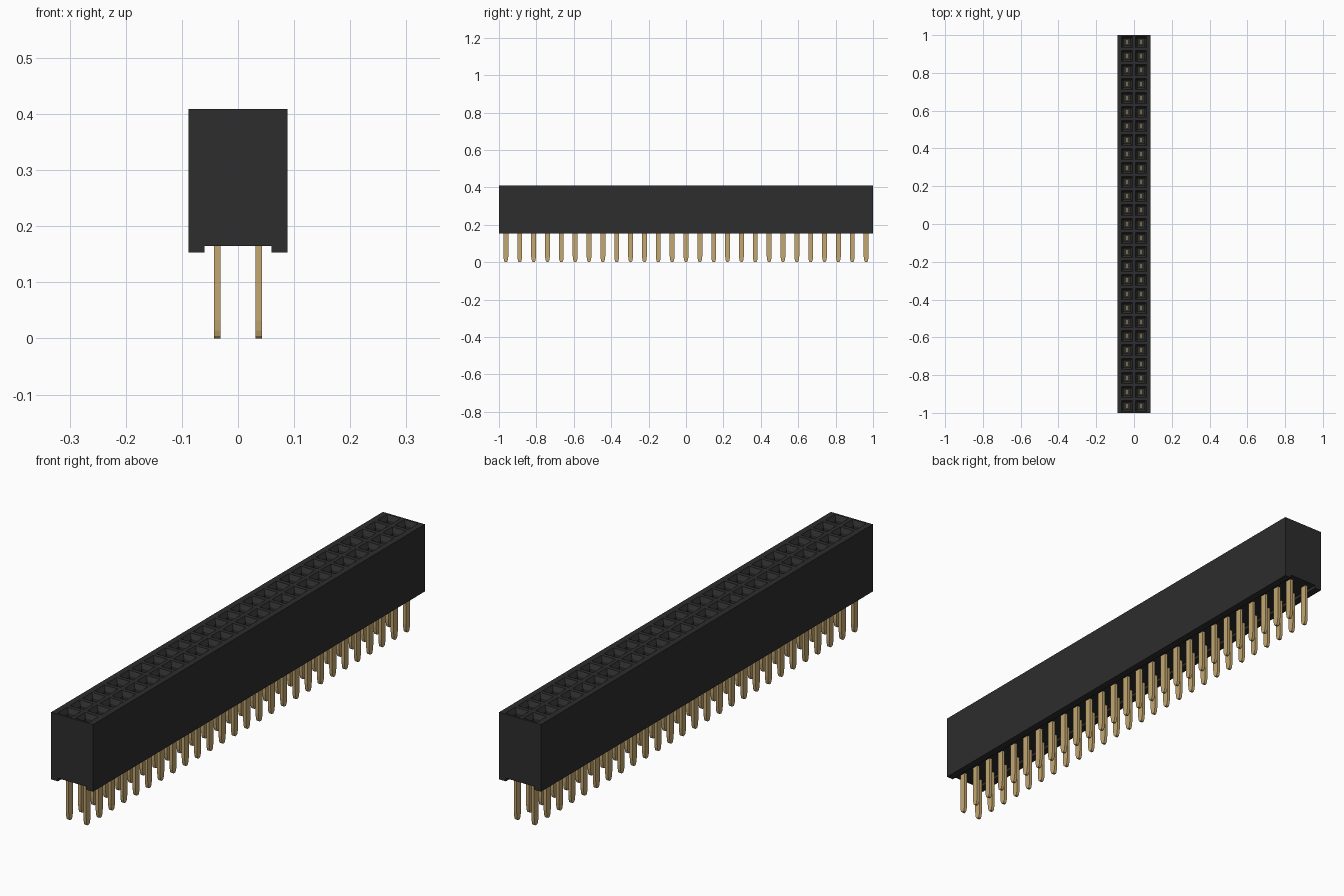
import bpy, bmesh

cube = bpy.data.objects.get("Cube")
if cube:
    bpy.data.objects.remove(cube)

ROWS = 27
PITCH = 2 / ROWS
TOP, CHANNEL, BOTTOM = 0.409, 0.165, 0.153
HALF_WIDTH, RAIL_INNER = 0.0885, 0.06


def material(name, color, roughness):
    mat = bpy.data.materials.new(name)
    mat.use_nodes = True
    mat.diffuse_color = color
    bsdf = mat.node_tree.nodes["Principled BSDF"]
    bsdf.inputs["Base Color"].default_value = color
    bsdf.inputs["Roughness"].default_value = roughness
    return mat


def sweep(bm, profile, stations, place):
    """Sweep a closed profile through the stations and cap both ends."""
    rings = [[bm.verts.new(place(a, b, s)) for a, b in profile] for s in stations]
    n = len(profile)
    for r0, r1 in zip(rings, rings[1:]):
        for i in range(n):
            j = (i + 1) % n
            bm.faces.new((r0[i], r0[j], r1[j], r1[i]))
    bm.faces.new(rings[0])
    bm.faces.new(rings[-1][::-1])
    bmesh.ops.recalc_face_normals(bm, faces=bm.faces[:])
    bm.normal_update()


def finish(bm, name, mat):
    mesh = bpy.data.meshes.new(name)
    bm.to_mesh(mesh)
    bm.free()
    mesh.materials.append(mat)
    obj = bpy.data.objects.new(name, mesh)
    bpy.context.collection.objects.link(obj)
    return obj


black = material("black plastic", (0.026, 0.026, 0.026, 1), 0.6)
gold = material("gold metal", (0.55, 0.39, 0.165, 1), 0.4)

# Housing: one cross-section with a channel underneath, split into rows
half = [(PITCH, TOP), (HALF_WIDTH, TOP), (HALF_WIDTH, BOTTOM),
        (RAIL_INNER, BOTTOM), (RAIL_INNER, CHANNEL)]
section = [(0, TOP)] + half + [(-x, z) for x, z in reversed(half)]
bm = bmesh.new()
sweep(bm, section, [-1 + PITCH * i for i in range(ROWS + 1)],
      lambda x, z, y: (x, y, z))

# Sockets: rim, funnel and deep shaft in each top cell
cells = [f for f in bm.faces
         if f.normal.z > 0.9 and f.calc_center_median().z > TOP - 0.01
         and abs(f.calc_center_median().x) < PITCH]
for thickness, depth in ((0.008, 0), (0.011, -0.016), (0, -0.15)):
    bmesh.ops.inset_individual(bm, faces=cells, thickness=thickness,
                               depth=depth, use_even_offset=True)
finish(bm, "socket_housing", black)

# Pins: flat blade with a rounded tip, repeated over both columns
side = [(0.013, 0.26), (0.013, 0.032), (0.011, 0.014), (0.008, 0.004), (0.004, 0)]
blade = side + [(-y, z) for y, z in reversed(side)]
bm = bmesh.new()
sweep(bm, blade, (-0.006, 0.006), lambda y, z, x: (x, y, z))
pins = finish(bm, "contact_pins", gold)
pins.location = (-PITCH / 2, -1 + PITCH / 2, 0)
for name, count, offset in (("columns", 2, (PITCH, 0, 0)),
                            ("rows", ROWS, (0, PITCH, 0))):
    array = pins.modifiers.new(name, "ARRAY")
    array.count = count
    array.use_relative_offset = False
    array.use_constant_offset = True
    array.constant_offset_displace = offset
